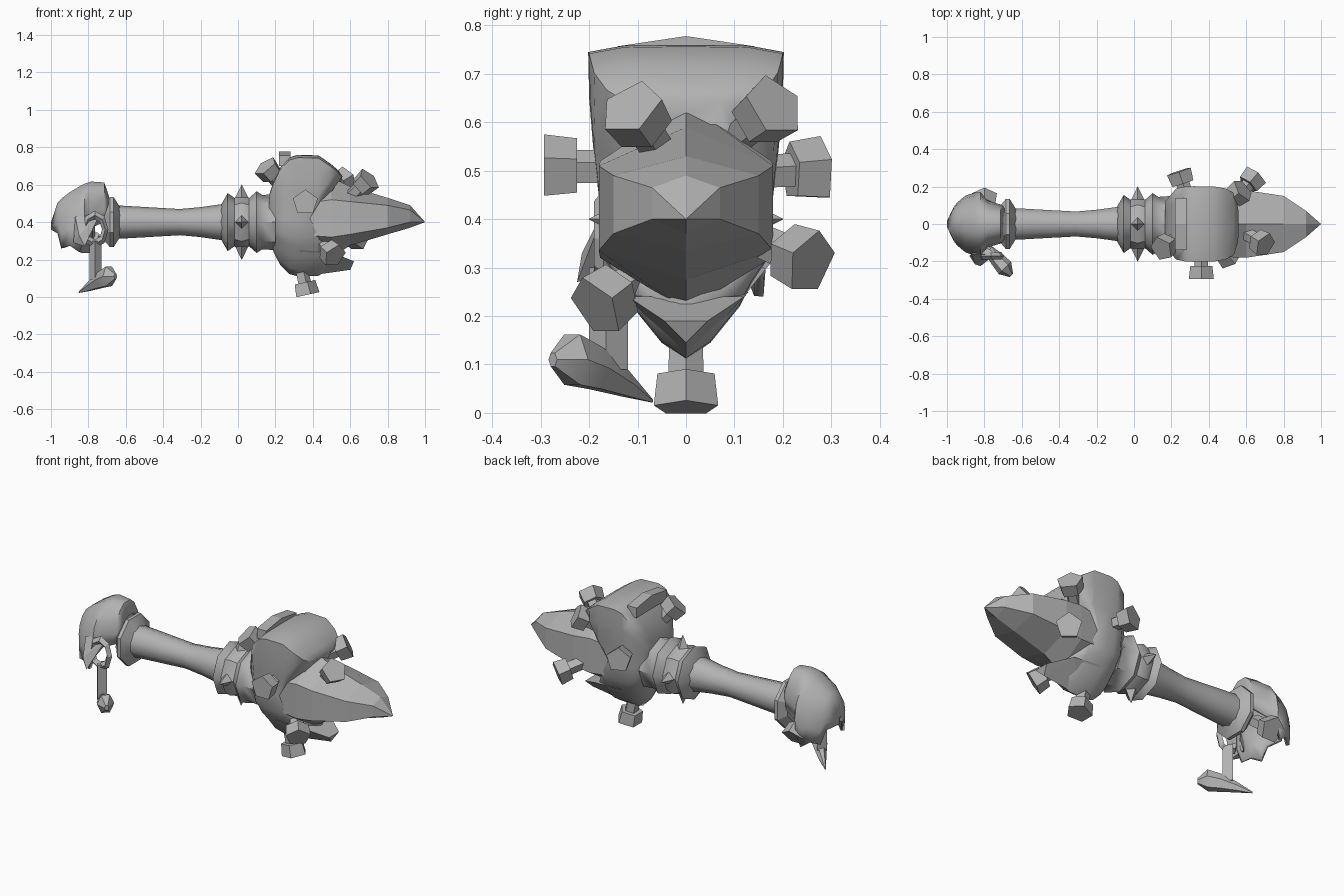
import bpy, bmesh, math
from mathutils import Vector

if "Cube" in bpy.data.objects:
    bpy.data.objects.remove(bpy.data.objects["Cube"])

GREY = (0.45, 0.45, 0.45, 1)
mat = bpy.data.materials.new("plain grey")
mat.use_nodes = True
mat.diffuse_color = GREY
mat.node_tree.nodes["Principled BSDF"].inputs["Base Color"].default_value = GREY


def finish(name, bm, angle=0):
    """Turn a bmesh into a named object; angle > 0 smooths edges below it."""
    bmesh.ops.recalc_face_normals(bm, faces=bm.faces)
    me = bpy.data.meshes.new(name)
    bm.to_mesh(me)
    bm.free()
    me.materials.append(mat)
    ob = bpy.data.objects.new(name, me)
    bpy.context.collection.objects.link(ob)
    if angle:
        bpy.ops.object.select_all(action='DESELECT')
        ob.select_set(True)
        bpy.context.view_layer.objects.active = ob
        bpy.ops.object.shade_smooth_by_angle(angle=math.radians(angle))
    return ob


def loft(name, rings, angle=0, solid=True):
    """Skin equal-length rows of points; solid rows are closed and capped."""
    bm = bmesh.new()
    vs = [[bm.verts.new(p) for p in r] for r in rings]
    n = len(vs[0])
    for a, b in zip(vs, vs[1:]):
        for i in range(n if solid else n - 1):
            j = (i + 1) % n
            bm.faces.new((a[i], a[j], b[j], b[i]))
    if solid:
        bm.faces.new(vs[0])
        bm.faces.new(vs[-1])
    bmesh.ops.remove_doubles(bm, verts=bm.verts, dist=0.0005)
    return finish(name, bm, angle)


def lathe(name, profile, origin, direction, sides, angle=0, phase=0):
    """Turn (distance, radius) pairs about an axis."""
    d = Vector(direction).normalized()
    up = Vector((0, 0, 1)) if abs(d.z) < 0.9 else Vector((1, 0, 0))
    u = (up - d * up.dot(d)).normalized()
    v = d.cross(u)
    o = Vector(origin)
    rings = []
    for t, r in profile:
        ring = []
        for i in range(sides):
            a = 2 * math.pi * i / sides + phase
            ring.append(o + d * t + (u * math.cos(a) + v * math.sin(a)) * r)
        rings.append(ring)
    return loft(name, rings, angle)


def hull(name, points, angle=0):
    """Convex faceted solid around a few points."""
    bm = bmesh.new()
    for p in points:
        bm.verts.new(p)
    res = bmesh.ops.convex_hull(bm, input=bm.verts)
    junk = [g for g in res["geom_interior"] if isinstance(g, bmesh.types.BMVert)]
    bmesh.ops.delete(bm, geom=junk, context='VERTS')
    return finish(name, bm, angle)


AXIS = (0, 0, 0.4)
X = (1, 0, 0)

# Waisted handle with a flared collar at the pommel end
lathe("handle", [(-.68, .09), (-.62, .088), (-.45, .078), (-.31, .07), (-.2, .08),
                 (-.06, .1)], AXIS, X, 10, 50)
lathe("pommel_collar", [(-.72, .1), (-.685, .145), (-.665, .145), (-.63, .085)],
      AXIS, X, 8, 25, math.pi / 8)

# Guard between handle and head, with four spikes
lathe("guard", [(-.095, .085), (-.055, .155), (-.02, .13), (.02, .145), (.06, .13),
                (.1, .165), (.13, .145), (.2, .15)], AXIS, X, 8, 40)
for i in range(4):
    a = i * math.pi / 2
    lathe("guard_spike", [(.1, .05), (.2, .001)], (.02, 0, .4),
          (0, math.sin(a), math.cos(a)), 4)

# Head shell: broad above, pointed below, its front edge drawn back at the sides
half = [(0, .34), (.13, .338), (.2, .325), (.198, .23), (.19, .13), (.175, 0), (.168, -.1),
        (.135, -.15), (.11, -.2), (.05, -.275)]
section = half + [(0, -.31)] + [(-y, z) for y, z in reversed(half[1:])]
shell = []
for x, sy, sz in [(.165, .6, .36), (.19, .74, .58), (.225, .95, .8), (.275, 1, .96),
                  (.32, 1.01, 1), (.43, 1, .99), (.49, .95, .87), (.535, .82, .76),
                  (.585, .55, .66)]:
    shell.append([(min(x, .36 + .5 * abs(z) + x * .05), y * sy, .42 + z * sz)
                  for y, z in section])
loft("head_shell", shell, 50)

# Raised crest plate and chin of the head
hull("head_crest", [(x, y, z) for x in (.22, .28) for y, z in
                    ((-.14, .7), (.14, .7), (-.14, .757), (.14, .757), (0, .778))])
hull("chin", [(.33, -.13, .25), (.33, .13, .25), (.5, -.12, .24), (.5, .12, .24),
              (.34, 0, .11), (.46, 0, .125), (.62, -.045, .19), (.62, .045, .19),
              (.6, 0, .145)])

# Six-sided crystal, pointed at +x
rings = []
for x, top, up, low, bottom, w in [(.36, .61, .5, .33, .21, .165), (.5, .64, .52, .32, .212, .177),
                                   (.6, .59, .51, .335, .275, .18), (.8, .53, .49, .37, .335, .15),
                                   (.92, .49, .465, .4, .37, .07), (1, .4, .4, .4, .4, 0)]:
    rings.append([(x, 0, top), (x, w, up), (x, w, low), (x, 0, bottom), (x, -w, low), (x, -w, up)])
loft("crystal", rings)

# Five-sided studs: head centre and outward direction
STUD = [(-.15, .036), (-.035, .038), (-.035, .062), (.033, .07)]
for place, out in [((.165, -.12, .675), (-.5, -.35, .65)),
                   ((.25, .25, .5), (-.3, .9, .05)),
                   ((.36, -.26, .505), (0, -1, 0)),
                   ((.56, .165, .62), (.65, .5, .4)),
                   ((.68, -.1, .61), (.65, -.4, .6)),
                   ((.5, -.165, .235), (.5, -.6, -.45)),
                   ((.63, .235, .32), (.6, .7, -.3)),
                   ((.36, 0, .043), (.22, 0, -1)),
                   ((-.8, .125, .3), (0, .75, -.6))]:
    lathe("stud", STUD, place, out, 5)

# Pommel: hollow arched hood, beaked at the end, with a ragged lower edge
ARCH = [(-1, 0), (-1.05, .3), (-.95, .6), (-.65, .86), (-.3, 1), (.3, 1), (.65, .86),
        (.95, .6), (1.05, .3), (1, 0)]
rows = []
for x, w, top, bottom in [(-1, .015, .4, .36), (-.965, .085, .505, .34), (-.945, .11, .525, .26),
                          (-.9, .145, .56, .275), (-.85, .16, .59, .24), (-.82, .162, .605, .31),
                          (-.785, .12, .617, .37), (-.715, .1, .612, .4), (-.69, .085, .54, .42)]:
    rows.append([(x, w * y, bottom + (top - bottom) * z) for y, z in ARCH])
hood = loft("pommel_hood", rows, 45, solid=False)
wall = hood.modifiers.new("wall", 'SOLIDIFY')
wall.thickness = .02
hull("pommel_cheek", [(-.87, -.16, .43), (-.74, -.16, .44), (-.85, -.215, .33), (-.82, -.225, .27),
                      (-.88, -.17, .29), (-.84, -.13, .3), (-.78, -.13, .42)])

# Ring, hanging strap and claw
bm = bmesh.new()
N, M = 8, 4
grid = []
for i in range(N):
    a = 2 * math.pi * i / N
    row = []
    for j in range(M):
        b = 2 * math.pi * j / M
        r = .055 + .017 * math.cos(b)
        row.append(bm.verts.new((-.765 + r * math.cos(a), -.17 + .02 * math.sin(b),
                                 .36 + 1.4 * r * math.sin(a))))
    grid.append(row)
for i in range(N):
    for j in range(M):
        p, q, k = grid[i], grid[(i + 1) % N], (j + 1) % M
        bm.faces.new((p[j], q[j], q[k], p[k]))
finish("hanging_ring", bm)
hull("hanging_strap", [(x, y, z) for x, y in ((-.795, -.165), (-.765, -.2), (-.73, -.165),
                                              (-.76, -.12)) for z in (.09, .3)])
claw = []
for x, y, z, r in [(-.655, -.275, .11, .016), (-.69, -.235, .11, .06), (-.735, -.185, .092, .05),
                   (-.79, -.125, .06, .03), (-.85, -.07, .025, .004)]:
    ring = []
    for i in range(6):
        a = i * math.pi / 3
        ring.append((x + .55 * r * math.cos(a), y + .55 * r * math.cos(a), z + r * math.sin(a)))
    claw.append(ring)
loft("claw", claw, 40)
